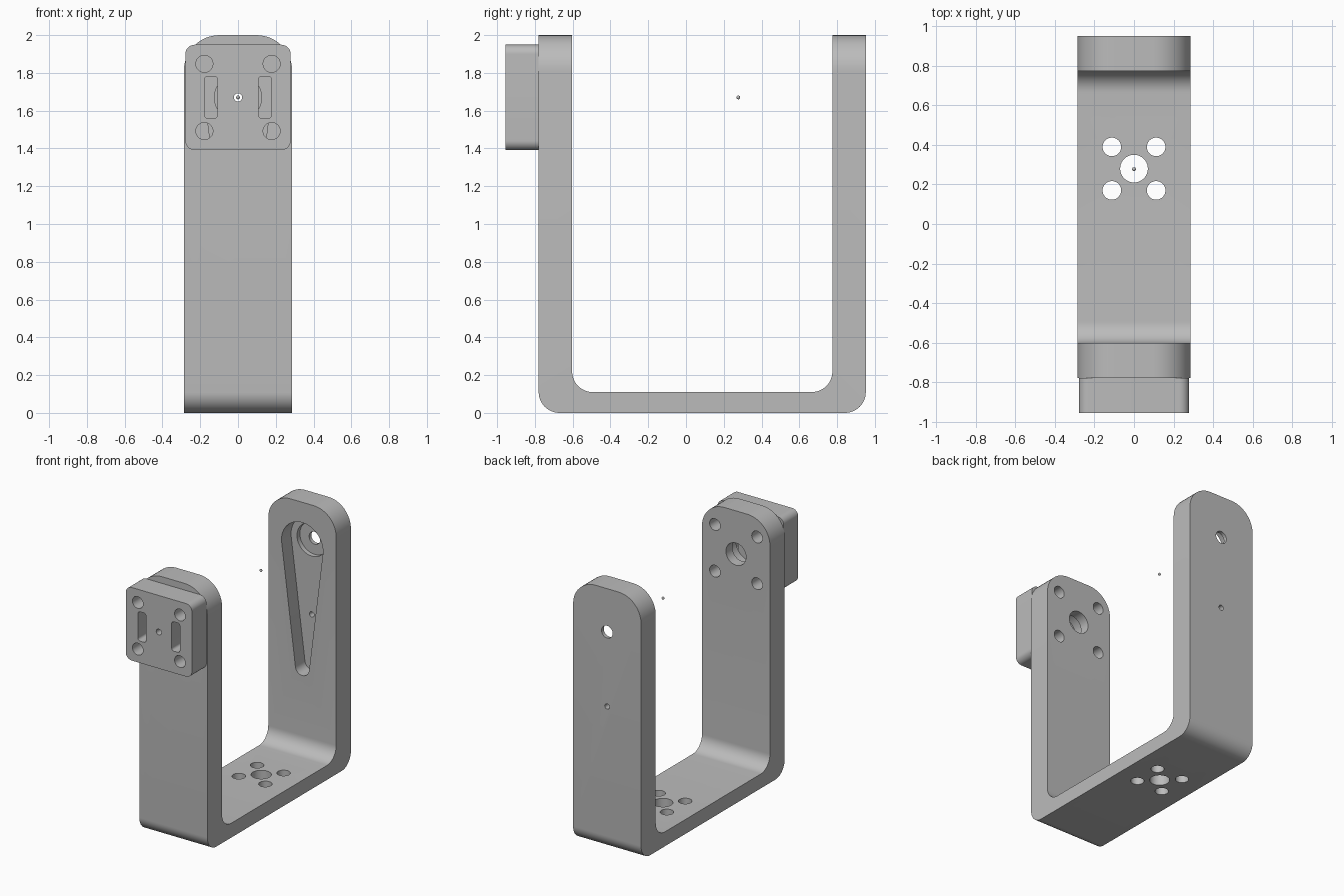
import bpy, bmesh, math
from mathutils import Matrix, Vector

cube = bpy.data.objects.get("Cube")
if cube:
    bpy.data.objects.remove(cube)

grey = bpy.data.materials.new("machined grey")
grey.use_nodes = True
colour = (0.5, 0.5, 0.5, 1)
grey.diffuse_color = colour
grey.node_tree.nodes["Principled BSDF"].inputs["Base Color"].default_value = colour

WIDTH = 0.287        # half width of the bracket
AXIS_Z = 1.67        # height of the pivot axis
FRONT, BACK = -0.78, 0.952
ARM, FLOOR = 0.177, 0.11
BLOCK_FRONT = -0.955


def make(name, bm):
    bmesh.ops.recalc_face_normals(bm, faces=bm.faces)
    mesh = bpy.data.meshes.new(name)
    bm.to_mesh(mesh)
    bm.free()
    mesh.materials.append(grey)
    ob = bpy.data.objects.new(name, mesh)
    bpy.context.collection.objects.link(ob)
    return ob


def prism(points, push):
    """Extrude a closed 3D outline along a vector."""
    bm = bmesh.new()
    face = bm.faces.new([bm.verts.new(p) for p in points])
    out = bmesh.ops.extrude_face_region(bm, geom=[face])
    verts = [v for v in out["geom"] if isinstance(v, bmesh.types.BMVert)]
    bmesh.ops.translate(bm, verts=verts, vec=push)
    bmesh.ops.recalc_face_normals(bm, faces=bm.faces)
    return bm


def round_edges(bm, radius, rule):
    edges = [e for e in bm.edges if rule(*[v.co for v in e.verts])]
    bmesh.ops.bevel(bm, geom=edges, offset=radius, segments=12,
                    profile=0.5, affect='EDGES', clamp_overlap=False)


def arc(x, z, r, start, end, n):
    angles = [math.radians(start + (end - start) * i / n) for i in range(n + 1)]
    return [(x + r * math.cos(a), z + r * math.sin(a)) for a in angles]


def cut(ob, outline, y0, y1):
    """Cut an x-z outline out of the object between two depths."""
    tool = make("cutter", prism([(x, y0, z) for x, z in outline], (0, y1 - y0, 0)))
    subtract(ob, tool)


def subtract(ob, tool):
    tool.hide_render = True
    mod = ob.modifiers.new("cut", 'BOOLEAN')
    mod.operation, mod.solver, mod.object = 'DIFFERENCE', 'EXACT', tool
    bpy.context.view_layer.objects.active = ob
    bpy.ops.object.modifier_apply(modifier=mod.name)
    bpy.data.objects.remove(tool)


def circle(x, z, r, n=40):
    return arc(x, z, r, 0, 360, n)[:-1]


def smooth(ob):
    bpy.ops.object.select_all(action='DESELECT')
    ob.select_set(True)
    bpy.context.view_layer.objects.active = ob
    bpy.ops.object.shade_smooth_by_angle(angle=math.radians(30))


# U-shaped bracket
inner_front, inner_back = FRONT + ARM, BACK - ARM
profile = [(FRONT, 0), (BACK, 0), (BACK, 2), (inner_back, 2),
           (inner_back, FLOOR), (inner_front, FLOOR), (inner_front, 2), (FRONT, 2)]
bm = prism([(-WIDTH, y, z) for y, z in profile], (2 * WIDTH, 0, 0))
round_edges(bm, 0.11, lambda a, b: abs(a.x - b.x) > 0.1 and a.z < 1)
round_edges(bm, 0.19, lambda a, b: abs(a.y - b.y) > 0.1 and min(a.z, b.z) > 1.9)
bracket = make("u_bracket", bm)

# Floor mounting holes
holes = [(0, 0.28, 0.07)] + [(sx * 0.112, 0.28 + sy * 0.11, 0.047)
                             for sx in (-1, 1) for sy in (-1, 1)]
for x, y, r in holes:
    outline = [(px, py, -0.1) for px, py in circle(x, y, r)]
    subtract(bracket, make("cutter", prism(outline, (0, 0, 0.3))))

# Front arm: stepped bore and screw holes
corners = [(sx * 0.178, AXIS_Z + sz * 0.178) for sx in (-1, 1) for sz in (-1, 1)]
cut(bracket, circle(0, AXIS_Z, 0.125), FRONT - 0.1, FRONT + 0.1)
cut(bracket, circle(0, AXIS_Z, 0.085), FRONT - 0.1, inner_front + 0.1)
for x, z in corners:
    cut(bracket, circle(x, z, 0.045), FRONT - 0.1, inner_front + 0.1)

# Back arm: teardrop pocket, bearing seat and through holes
tip_z, big, small = 0.735, 0.175, 0.058
lean = math.degrees(math.asin((big - small) / (AXIS_Z - tip_z)))
pocket = (arc(0, AXIS_Z, big, -lean, 180 + lean, 36)
          + arc(0, tip_z, small, 180 + lean, 360 - lean, 20))
cut(bracket, pocket, inner_back - 0.1, inner_back + 0.115)
cut(bracket, circle(0, AXIS_Z, 0.125), inner_back - 0.1, inner_back + 0.15)
cut(bracket, circle(0, AXIS_Z, 0.047), inner_back - 0.1, BACK + 0.1)
cut(bracket, circle(0, 1.1, 0.02, 24), inner_back - 0.1, BACK + 0.1)
smooth(bracket)

# Square block on the front arm
h = 0.279
square = [(-h, -h), (h, -h), (h, h), (-h, h)]
bm = prism([(x, BLOCK_FRONT, AXIS_Z + z) for x, z in square],
           (0, FRONT - BLOCK_FRONT, 0))
round_edges(bm, 0.05, lambda a, b: abs(a.y - b.y) > 0.1)
block = make("front_block", bm)
y0, y1 = BLOCK_FRONT - 0.1, FRONT + 0.1
for x, z in corners:
    cut(block, circle(x, z, 0.045), y0, y1)
cut(block, circle(0, AXIS_Z, 0.022, 24), y0, y1)
for sx in (-1, 1):
    x, r, rise = sx * 0.143, 0.02, 0.092
    slot = []
    for cx, cz, start in ((1, 1, 0), (-1, 1, 90), (-1, -1, 180), (1, -1, 270)):
        slot += arc(x + cx * 0.015, AXIS_Z + cz * rise, r, start, start + 90, 6)
    cut(block, slot, y0, y1)
smooth(block)

# Tiny marker ball on the pivot axis
bm = bmesh.new()
bmesh.ops.create_uvsphere(bm, u_segments=16, v_segments=10, radius=0.01,
                          matrix=Matrix.Translation(Vector((0, 0.277, AXIS_Z))))
smooth(make("centre_marker", bm))
